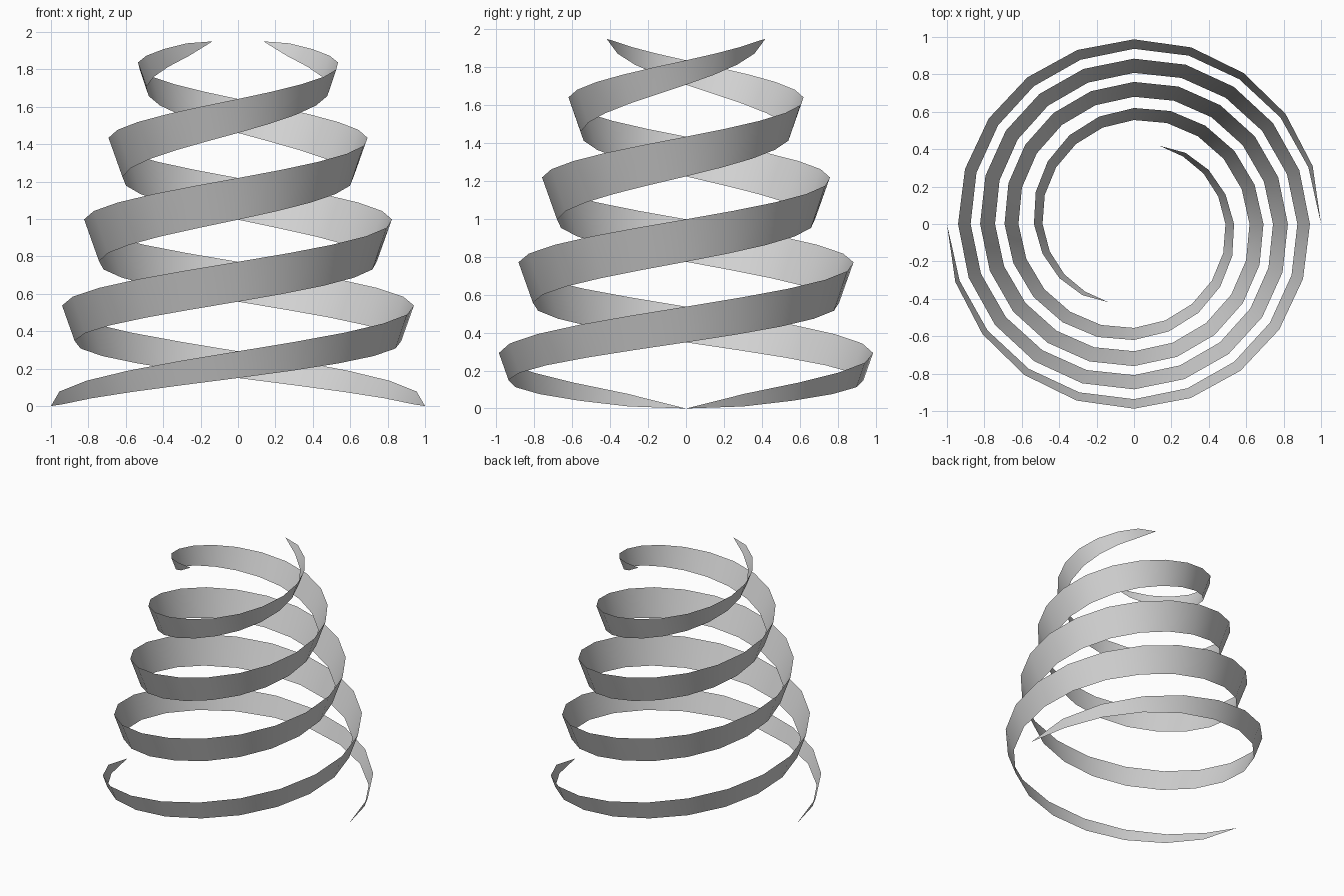
import bpy
import bmesh
import math

cube = bpy.data.objects.get("Cube")
if cube:
    bpy.data.objects.remove(cube, do_unlink=True)

TURNS = 2.2
STEPS_PER_TURN = 20
HEIGHT = 1.95
BAND_HEIGHT = 0.225
BAND_FLARE = 0.08
# Mid-line radius at every quarter turn, then at the tip
RADII = [1.0, 0.962, 0.907, 0.846, 0.783, 0.72, 0.655, 0.588, 0.512, 0.44]

grey = bpy.data.materials.new("light_grey")
grey.use_nodes = True
colour = (0.65, 0.65, 0.65, 1)
grey.diffuse_color = colour
grey.node_tree.nodes["Principled BSDF"].inputs["Base Color"].default_value = colour


def mid_radius(turn):
    """Radius of the ribbon's mid-line after the given number of turns."""
    i = min(int(turn * 4 + 1e-6), len(RADII) - 2)
    start = i / 4
    end = min(start + 0.25, TURNS)
    return RADII[i] + (RADII[i + 1] - RADII[i]) * (turn - start) / (end - start)


def add_ribbon(name, start_angle):
    """Flared ribbon climbing a tapering helix, pointed at both ends."""
    bm = bmesh.new()
    steps = round(TURNS * STEPS_PER_TURN)
    rows = []
    for i in range(steps + 1):
        turn = i / STEPS_PER_TURN
        angle = start_angle + turn * math.tau
        # Elliptical width profile
        swell = math.sqrt(max(0, 1 - (2 * i / steps - 1) ** 2))
        row = []
        for side in (-0.5, 0.5):
            r = mid_radius(turn) + side * swell * BAND_FLARE
            z = HEIGHT * turn / TURNS + side * swell * BAND_HEIGHT
            row.append(bm.verts.new((r * math.cos(angle), r * math.sin(angle), z)))
        rows.append(row)
    for (low, high), (next_low, next_high) in zip(rows, rows[1:]):
        bm.faces.new((low, next_low, next_high, high))
    # Close the pointed tips
    bmesh.ops.remove_doubles(bm, verts=bm.verts, dist=1e-4)
    for face in bm.faces:
        face.smooth = True
    mesh = bpy.data.meshes.new(name)
    bm.to_mesh(mesh)
    bm.free()
    mesh.materials.append(grey)
    obj = bpy.data.objects.new(name, mesh)
    bpy.context.collection.objects.link(obj)
    return obj


# Two intertwined ribbons, half a turn apart
add_ribbon("right_spiral_ribbon", math.pi)
add_ribbon("left_spiral_ribbon", 0)
